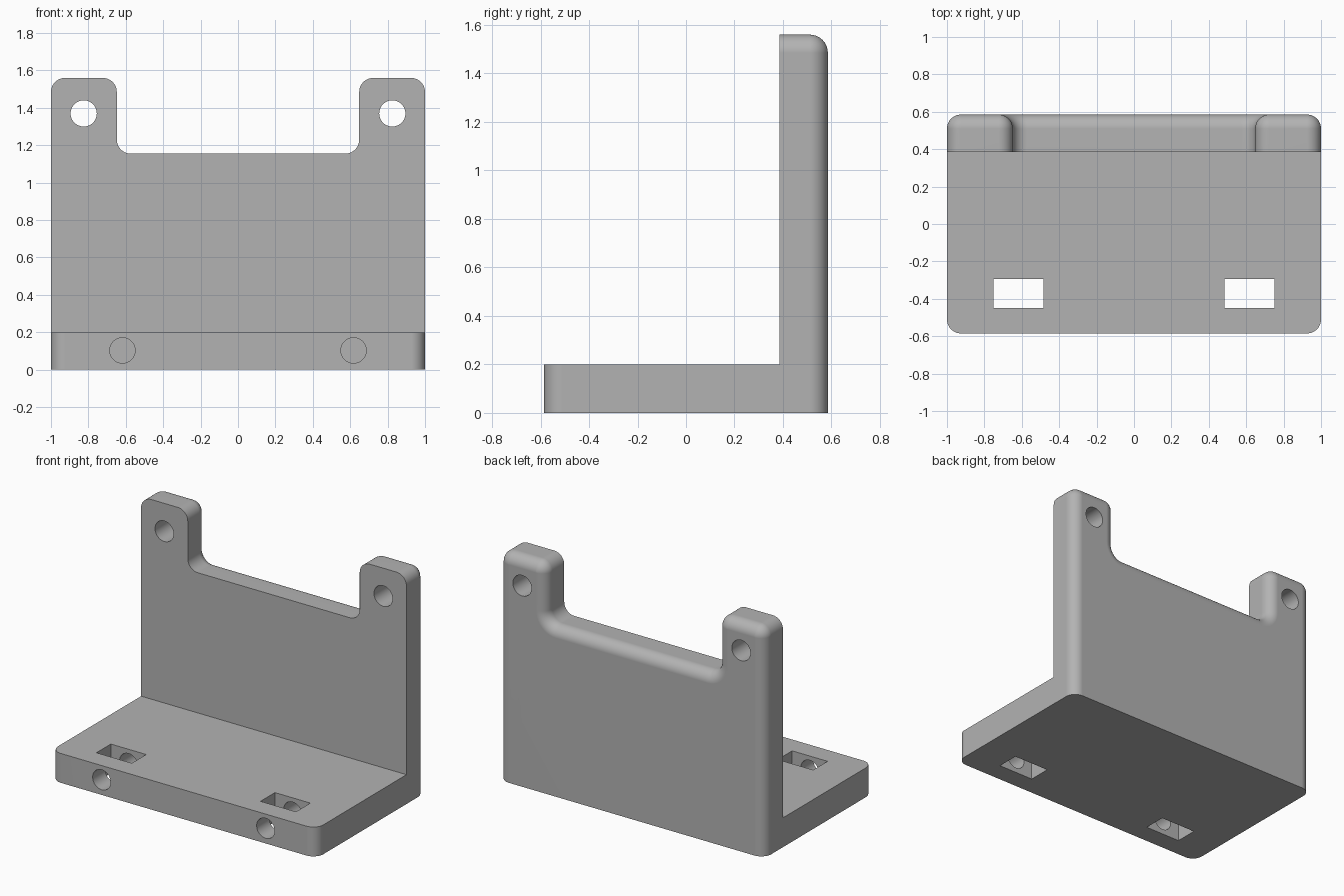
import bpy, bmesh
from math import cos, sin, pi, radians

if "Cube" in bpy.data.objects:
    bpy.data.objects.remove(bpy.data.objects["Cube"], do_unlink=True)

DEPTH, HEIGHT, THICK = 0.585, 1.56, 0.2     # half depth, full height, plate thickness
NOTCH_X, NOTCH_Z = 0.648, 1.155             # half width and floor of the notch
R, STEPS = 0.075, 10                        # edge rounding

grey = bpy.data.materials.new("plain grey")
grey.use_nodes = True
colour = (0.45, 0.45, 0.45, 1)
grey.diffuse_color = colour
grey.node_tree.nodes["Principled BSDF"].inputs["Base Color"].default_value = colour


def arc(cx, cy, r, start, end):
    angles = [radians(start + (end - start) * i / STEPS) for i in range(STEPS + 1)]
    return [(cx + r * cos(a), cy + r * sin(a)) for a in angles]


def loft(name, rings):
    """Solid skinned through rings of equal point count."""
    bm = bmesh.new()
    loops = [[bm.verts.new(p) for p in ring] for ring in rings]
    for a, b in zip(loops, loops[1:]):
        for i in range(len(a)):
            j = (i + 1) % len(a)
            bm.faces.new((a[i], a[j], b[j], b[i]))
    bm.faces.new(loops[0])
    bm.faces.new(loops[-1])
    bmesh.ops.remove_doubles(bm, verts=bm.verts, dist=1e-5)
    bmesh.ops.recalc_face_normals(bm, faces=bm.faces)
    mesh = bpy.data.meshes.new(name)
    bm.to_mesh(mesh)
    bm.free()
    mesh.materials.append(grey)
    obj = bpy.data.objects.new(name, mesh)
    bpy.context.collection.objects.link(obj)
    return obj


def combine(target, other, operation):
    bpy.context.view_layer.objects.active = target
    mod = target.modifiers.new(operation.lower(), "BOOLEAN")
    mod.operation, mod.solver, mod.object = operation, "EXACT", other
    bpy.ops.object.modifier_apply(modifier=mod.name)
    bpy.data.objects.remove(other, do_unlink=True)


def hole(x, z, r, y0, y1):
    circle = [(x + r * cos(2 * pi * i / 48), z + r * sin(2 * pi * i / 48)) for i in range(48)]
    return loft("hole_cutter", [[(px, y, pz) for px, pz in circle] for y in (y0, y1)])


def wall_outline(d):
    """Notched wall silhouette, moved inwards by d everywhere but the bottom."""
    half = [(1 - d, 0)]
    half += arc(1 - R, HEIGHT - R, R - d, 0, 90)
    half += arc(NOTCH_X + R, HEIGHT - R, R - d, 90, 180)
    half += arc(NOTCH_X - R, NOTCH_Z + R, R + d, 0, -90)
    return half + [(-x, z) for x, z in reversed(half)]


# Upright wall with rounded back edges
sections = [(DEPTH - THICK, 0)]
sections += [(DEPTH - R + s, R - c) for c, s in arc(0, 0, R, 0, 90)]
bracket = loft("bracket", [[(x, y, z) for x, z in wall_outline(d)] for y, d in sections])

# Base plate with rounded front corners
front = arc(1 - R, R - DEPTH, R, -90, 0)
plan = front + [(1, 0.45), (-1, 0.45)] + [(-x, y) for x, y in reversed(front)]
base = loft("base_plate", [[(x, y, z) for x, y in plan] for z in (0, THICK)])
combine(bracket, base, "UNION")

# Wall holes, nut slots and front screw holes
for side in (-1, 1):
    combine(bracket, hole(side * 0.825, 1.37, 0.07, 0.2, 0.8), "DIFFERENCE")
    combine(bracket, hole(side * 0.618, 0.103, 0.068, -0.8, -0.1), "DIFFERENCE")
    slot = [(side * x, y) for x, y in ((0.485, -0.45), (0.752, -0.45), (0.752, -0.295), (0.485, -0.295))]
    cutter = loft("slot_cutter", [[(x, y, z) for x, y in slot] for z in (-0.1, 0.3)])
    combine(bracket, cutter, "DIFFERENCE")

# Smooth rounds, crisp edges, flat faces kept flat
bpy.ops.object.select_all(action="DESELECT")
bracket.select_set(True)
bpy.context.view_layer.objects.active = bracket
bpy.ops.object.shade_smooth_by_angle(angle=radians(30))
weighted = bracket.modifiers.new("flat_faces", "WEIGHTED_NORMAL")
weighted.keep_sharp = True
